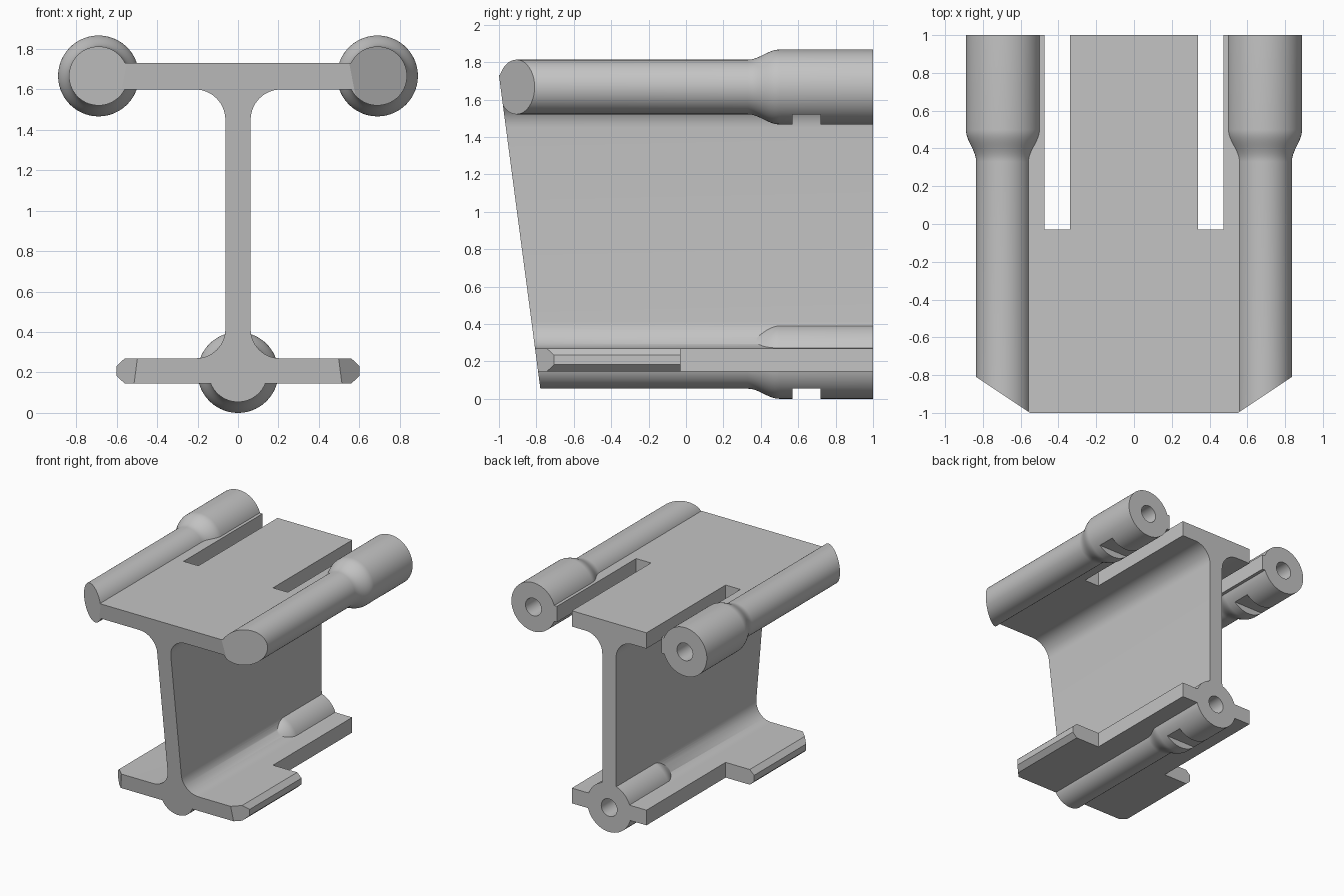
import bpy, bmesh, math
from mathutils import Vector

cube = bpy.data.objects.get("Cube")
if cube:
    bpy.data.objects.remove(cube, do_unlink=True)

grey = bpy.data.materials.new("plain grey")
grey.use_nodes = True
colour = (0.55, 0.55, 0.55, 1)
grey.diffuse_color = colour
grey.node_tree.nodes["Principled BSDF"].inputs["Base Color"].default_value = colour

TUBE_X, TOP_Z, LOW_Z = 0.69, 1.667, 0.2
SLIM, FAT, BORE = 0.146, 0.2, 0.072


def finish(bm, name):
    bmesh.ops.recalc_face_normals(bm, faces=bm.faces)
    mesh = bpy.data.meshes.new(name)
    bm.to_mesh(mesh)
    bm.free()
    mesh.materials.append(grey)
    ob = bpy.data.objects.new(name, mesh)
    bpy.context.collection.objects.link(ob)
    return ob


def prism(name, points, axis, start, end):
    """Extrude a 2D outline along the x, y or z axis."""
    def place(p):
        co = list(p)
        co.insert(axis, start)
        return co
    bm = bmesh.new()
    face = bm.faces.new([bm.verts.new(place(p)) for p in points])
    move = Vector((0, 0, 0))
    move[axis] = end - start
    out = bmesh.ops.extrude_face_region(bm, geom=[face])
    bmesh.ops.translate(bm, vec=move, verts=[v for v in out["geom"]
                                            if isinstance(v, bmesh.types.BMVert)])
    return finish(bm, name)


def box(name, x0, x1, y0, y1, z0, z1):
    return prism(name, [(x0, y0), (x1, y0), (x1, y1), (x0, y1)], 2, z0, z1)


def lathe(name, profile, x, z, sides=72):
    """Closed round bar along y from (y, radius) rings."""
    bm = bmesh.new()
    rings = []
    for y, r in profile:
        rings.append([bm.verts.new((x + r * math.cos(a), y, z + r * math.sin(a)))
                      for a in (math.tau * i / sides for i in range(sides))])
    for a, b in zip(rings, rings[1:]):
        for i in range(sides):
            j = (i + 1) % sides
            bm.faces.new((a[i], a[j], b[j], b[i]))
    bm.faces.new(rings[0])
    bm.faces.new(rings[-1])
    return finish(bm, name)


def combine(target, tool, operation):
    mod = target.modifiers.new("join", "BOOLEAN")
    mod.operation, mod.solver, mod.object = operation, "EXACT", tool
    bpy.context.view_layer.objects.active = target
    bpy.ops.object.modifier_apply(modifier=mod.name)
    bpy.data.objects.remove(tool, do_unlink=True)


def arc(cx, cz, r, a0, a1, steps=14):
    angles = [math.radians(a0 + (a1 - a0) * i / steps) for i in range(steps + 1)]
    return [(cx + r * math.cos(a), cz + r * math.sin(a)) for a in angles]


# I-beam section: lower flange with chamfered rims, filleted web, top plate
WEB, LOW_R, TOP_R = 0.0625, 0.145, 0.15
half = [(0.56, 0.145), (0.6, 0.182), (0.6, 0.233), (0.56, 0.27)]
half += arc(WEB + LOW_R, 0.27 + LOW_R, LOW_R, 270, 180)
half += arc(WEB + TOP_R, 1.6 - TOP_R, TOP_R, 180, 90)
half += [(TUBE_X, 1.6), (TUBE_X, 1.73)]
beam = prism("bracket_beam", half + [(-x, z) for x, z in reversed(half)], 1, -1.1, 1)

# Long slots in the top plate and the narrowed rear of the lower flange
for s in (-1, 1):
    combine(beam, box("slot", *sorted((s * 0.34, s * 0.475)), -0.03, 1.1, 1.5, 1.8),
            "DIFFERENCE")
    combine(beam, box("rear_trim", *sorted((s * 0.34, s * 0.8)), -0.03, 1.1, 0.1, 0.32),
            "DIFFERENCE")

# Round bars with an S-shaped swelling toward the rear, bored and notched
STEPS = 12
swell = [(-1.1, SLIM)]
for i in range(STEPS + 1):
    t = i / STEPS
    swell.append((0.33 + 0.17 * t, SLIM + (FAT - SLIM) * (1 - math.cos(math.pi * t)) / 2))
swell.append((1, FAT))
bars = [(TUBE_X, TOP_Z), (-TUBE_X, TOP_Z), (0, LOW_Z)]
for x, z in bars:
    combine(beam, lathe("bar", swell, x, z), "UNION")
for x, z in bars:
    combine(beam, lathe("bore", [(0.4, BORE), (1.1, BORE)], x, z, 40), "DIFFERENCE")
    combine(beam, box("notch", x - 0.25, x + 0.25, 0.57, 0.72, z - 0.3, z - SLIM),
            "DIFFERENCE")

# Leaning front face
lean = 0.132
front = [(-1 - lean * 0.4, 2.13), (-1 + lean * 1.93, -0.2), (-1.4, -0.2), (-1.4, 2.13)]
combine(beam, prism("front_trim", front, 0, -1.2, 1.2), "DIFFERENCE")

# Angled front corners on the upper bars and lower flange
for s in (-1, 1):
    upper = [(s * 0.25, -1.2), (s * 1.0, -0.7), (s * 1.0, -1.2)]
    lower = [(s * 0.3, -1.005), (s * 0.8, -0.505), (s * 0.8, -1.005)]
    combine(beam, prism("upper_corner", upper, 2, 1.4, 2.0), "DIFFERENCE")
    combine(beam, prism("lower_corner", lower, 2, 0.1, 0.32), "DIFFERENCE")

bpy.ops.object.select_all(action="DESELECT")
beam.select_set(True)
bpy.context.view_layer.objects.active = beam
bpy.ops.object.shade_smooth_by_angle(angle=math.radians(30))
